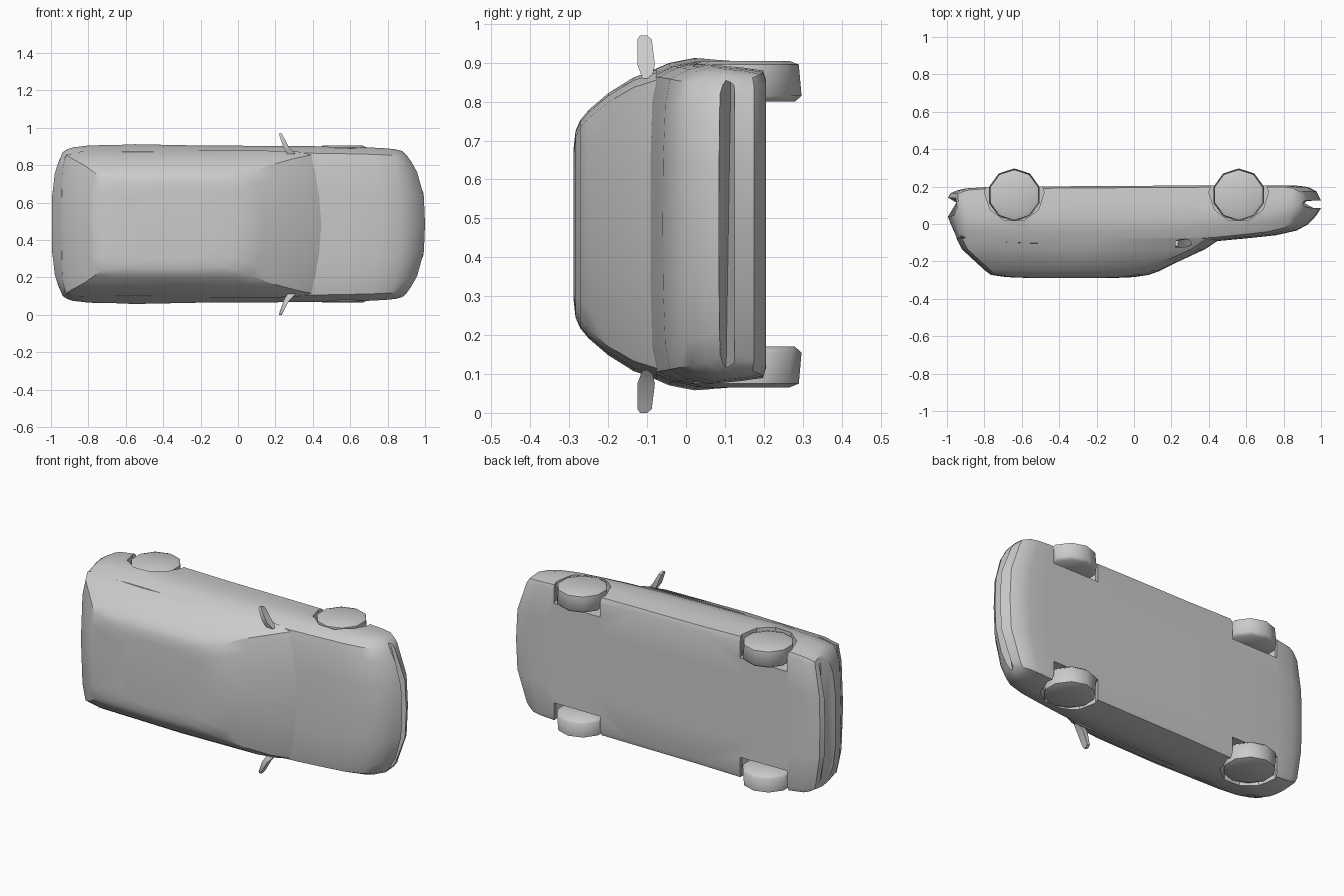
import bpy, bmesh, math

if "Cube" in bpy.data.objects:
    bpy.data.objects.remove(bpy.data.objects["Cube"])

CZ = 0.485  # centre of the car's width (car lies on its side, roof towards -y)


def finish(name, bm, angle=40):
    bmesh.ops.recalc_face_normals(bm, faces=bm.faces)
    me = bpy.data.meshes.new(name)
    bm.to_mesh(me)
    bm.free()
    ob = bpy.data.objects.new(name, me)
    bpy.context.collection.objects.link(ob)
    shade(ob, angle)
    return ob


def shade(ob, angle):
    bpy.ops.object.select_all(action='DESELECT')
    ob.select_set(True)
    bpy.context.view_layer.objects.active = ob
    bpy.ops.object.shade_smooth_by_angle(angle=math.radians(angle))


def loft(name, rings, angle=40):
    bm = bmesh.new()
    vr = [[bm.verts.new(p) for p in r] for r in rings]
    n = len(vr[0])
    for a, b in zip(vr, vr[1:]):
        for i in range(n):
            j = (i + 1) % n
            bm.faces.new((a[i], a[j], b[j], b[i]))
    bm.faces.new(vr[0])
    bm.faces.new(vr[-1])
    return finish(name, bm, angle)


def prism(name, x, y, z0, z1, r0, r1, sides):
    rings = []
    for z, r in ((z0, r0), (z1, r1)):
        rings.append([(x + r * math.cos(math.tau * i / sides),
                       y + r * math.sin(math.tau * i / sides), z) for i in range(sides)])
    return loft(name, rings)


# Lower body: x, top y, bottom y, half width
stations = [(-0.995, 0.04, 0.14, 0.36), (-0.98, 0.0, 0.165, 0.385), (-0.945, -0.08, 0.18, 0.40),
            (-0.90, -0.10, 0.19, 0.41), (-0.80, -0.115, 0.197, 0.42), (-0.55, -0.125, 0.20, 0.427),
            (-0.2, -0.125, 0.203, 0.42), (0.2, -0.11, 0.205, 0.418), (0.44, -0.092, 0.206, 0.416),
            (0.62, -0.075, 0.206, 0.413), (0.76, -0.06, 0.206, 0.41), (0.87, -0.035, 0.205, 0.405),
            (0.93, -0.002, 0.198, 0.40), (0.975, 0.045, 0.175, 0.39), (1.0, 0.085, 0.125, 0.37)]
# Half cross-section: width fraction, height fraction from top to bottom
half = [(0, 0), (0.4, 0.005), (0.75, 0.025), (0.91, 0.07), (0.97, 0.25), (1, 0.45),
        (0.985, 0.75), (0.965, 0.97), (0.9, 1), (0.45, 1), (0, 1)]
section = half + [(-t, f) for t, f in reversed(half[1:-1])]


def bow(x, t):
    if x > 0.4:
        return x - 0.10 * abs(t) ** 3 * (x - 0.4) / 0.6
    if x < -0.85:
        return x + 0.05 * abs(t) ** 4 * (-x - 0.85) / 0.15
    return x


body = loft("lower_body", [[(bow(x, t), a + (b - a) * f, CZ + w * t) for t, f in section]
                           for x, a, b, w in stations], 35)

# Wheels and wheel arches
for label, wx in (("rear", -0.64), ("front", 0.56)):
    for side, s in (("left", 1), ("right", -1)):
        cutter = prism("arch_cutter", wx, 0.17, CZ + s * 0.29, CZ + s * 0.5, 0.16, 0.16, 10)
        mod = body.modifiers.new("arch", 'BOOLEAN')
        mod.operation = 'DIFFERENCE'
        mod.object = cutter
        mod.solver = 'EXACT'
        bpy.ops.object.select_all(action='DESELECT')
        bpy.context.view_layer.objects.active = body
        body.select_set(True)
        bpy.ops.object.modifier_apply(modifier=mod.name)
        bpy.data.objects.remove(cutter)
        rings = [[(wx + r * math.sin(math.tau * i / 10), 0.155 + r * math.cos(math.tau * i / 10),
                   CZ + s * d) for i in range(10)]
                 for d, r in ((0.315, 0.125), (0.33, 0.142), (0.41, 0.135), (0.42, 0.11))]
        loft(f"{label}_{side}_wheel", rings, 60)
shade(body, 35)

# Cabin: y, rear x, front x, half width
layers = [(-0.075, -0.95, 0.47, 0.39), (-0.135, -0.92, 0.38, 0.37), (-0.20, -0.85, 0.24, 0.33),
          (-0.25, -0.795, 0.14, 0.288), (-0.272, -0.765, 0.08, 0.262),
          (-0.284, -0.68, 0.0, 0.235), (-0.289, -0.55, -0.12, 0.19)]
rings = []
for y, xr, xf, w in layers:
    h = [(xf, 0), (xf - 0.012, 0.4), (xf - 0.04, 0.75), (xf - 0.075, 0.95), (xf - 0.16, 1),
         ((xf + xr) / 2, 1.02), (xr + 0.12, 1), (xr + 0.03, 0.95), (xr + 0.01, 0.7), (xr, 0)]
    h += [(x, -t) for x, t in reversed(h[1:-1])]
    rings.append([(x, y, CZ + w * t) for x, t in h])
loft("cabin", rings, 28)

# Door mirrors: tapered blades
for side, s in (("left", 1), ("right", -1)):
    rings = []
    for x, z, y0, y1, th in ((0.285, 0.375, -0.112, -0.088, 0.022),
                             (0.258, 0.41, -0.125, -0.08, 0.015),
                             (0.23, 0.475, -0.125, -0.088, 0.009),
                             (0.227, 0.485, -0.118, -0.1, 0.007)):
        rings.append([(x - th, y0, CZ + s * z), (x + th, y0, CZ + s * z),
                      (x + th, y1, CZ + s * z), (x - th, y1, CZ + s * z)])
    loft(f"{side}_mirror", rings, 40)
